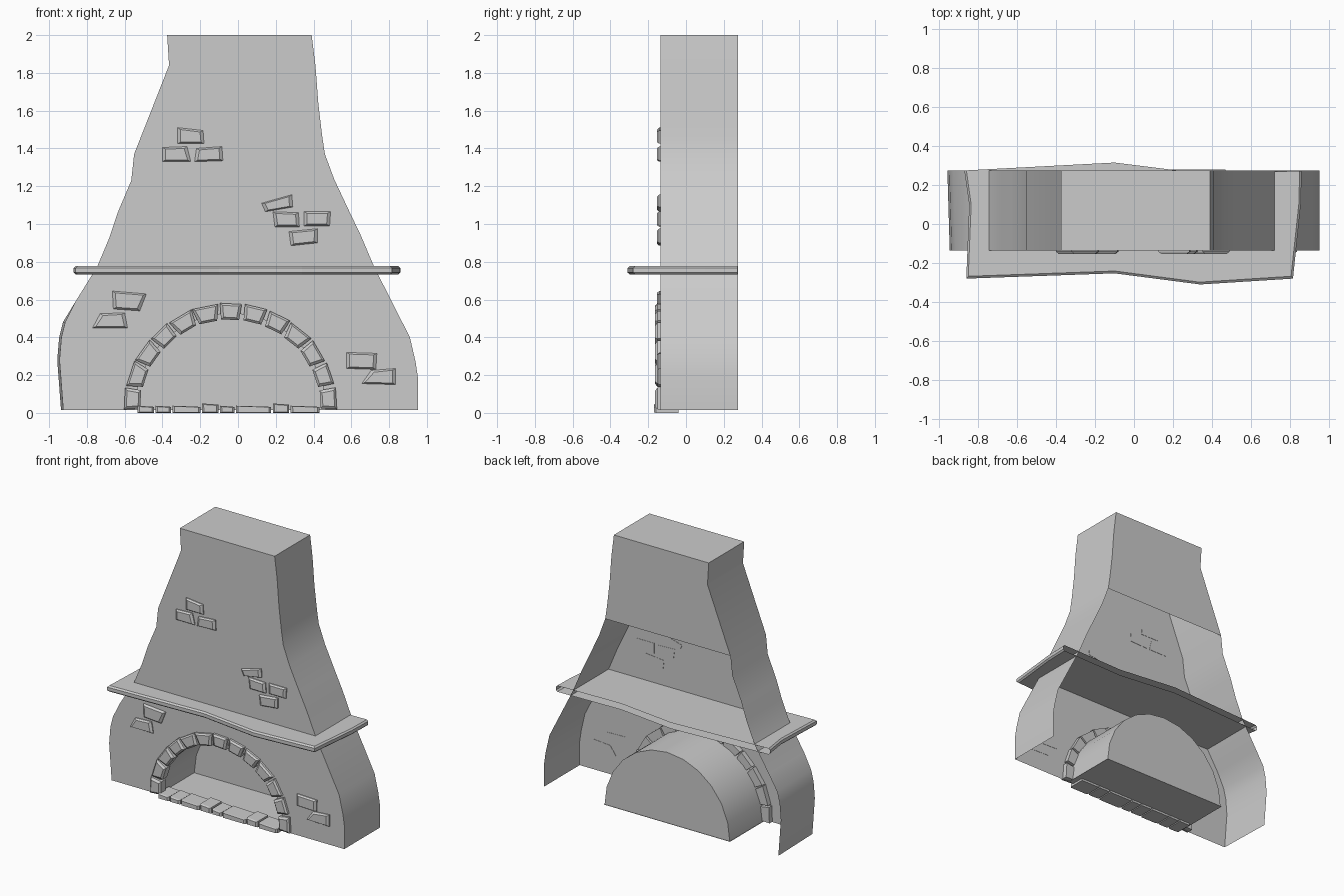
import bpy, math, random
from mathutils import Vector

if "Cube" in bpy.data.objects:
    bpy.data.objects.remove(bpy.data.objects["Cube"])

random.seed(4)
FRONT, BACK, BASE = -0.135, 0.274, 0.015


def make(name, verts, faces, smooth=False):
    mesh = bpy.data.meshes.new(name)
    mesh.from_pydata(verts, [], faces)
    mesh.update()
    ob = bpy.data.objects.new(name, mesh)
    bpy.context.collection.objects.link(ob)
    if smooth:
        bpy.ops.object.select_all(action='DESELECT')
        ob.select_set(True)
        bpy.context.view_layer.objects.active = ob
        bpy.ops.object.shade_smooth_by_angle(angle=math.radians(35))
    return ob


def block(name, quad, y_back, y_front, inset=0.013):
    """Chiselled stone: a quad in the xz plane with a smaller front face."""
    pts = [Vector(p) for p in quad]
    mid = sum(pts, Vector((0, 0))) / 4
    step = y_front + 0.012
    small = [p + (mid - p).normalized() * inset * 1.4 for p in pts]
    verts = [(p.x, y_back, p.y) for p in pts]
    verts += [(p.x, step, p.y) for p in pts]
    verts += [(p.x, y_front, p.y) for p in small]
    faces = [(0, 1, 2, 3), (11, 10, 9, 8)]
    for r in (0, 4):
        for i in range(4):
            j = (i + 1) % 4
            faces.append((r + i, r + 4 + i, r + 4 + j, r + j))
    return make(name, verts, faces)


# Chimney breast: open-backed shell with an arched opening in the front
left = [(-.925, BASE), (-.945, .28), (-.935, .4), (-.915, .48), (-.86, .59), (-.745, .775),
        (-.68, .93), (-.635, 1.065), (-.565, 1.23), (-.55, 1.37), (-.365, 1.84), (-.375, 2)]
right = [(.39, 2), (.41, 1.84), (.425, 1.64), (.445, 1.47), (.46, 1.37), (.51, 1.235),
         (.59, 1.065), (.65, .94), (.72, .775), (.91, .4), (.94, .27), (.952, .19), (.952, BASE)]
arch = [(-.04 + .505 * math.cos(math.pi * i / 12), BASE + .515 * math.sin(math.pi * i / 12))
        for i in range(13)]
outline = left + right
n = len(outline)
verts = [(x, FRONT, z) for x, z in outline]
verts += [(x - (.012 if x < -.9 else 0), BACK, z) for x, z in outline]
verts += [(x, FRONT, z) for x, z in arch]
faces = [tuple(range(n - 1, -1, -1)) + tuple(range(2 * n + 12, 2 * n - 1, -1))]
faces += [(i, i + 1, n + i + 1, n + i) for i in range(n - 1)]
# Upper back panel closes the shell above the fifth right-hand point
faces.append(tuple(n + i for i in range(9, 17)))
make("chimney_breast", verts, faces, True)

# Firebox: vaulted lining, back wall and floor
m = len(arch)
verts = [(x, y, z) for y in (FRONT, BACK) for x, z in arch]
faces = [(i, i + 1, m + i + 1, m + i) for i in range(m - 1)]
faces.append(tuple(range(m, 2 * m)))
make("firebox", verts, faces, True)
make("firebox_floor", [(-.55, FRONT, BASE), (.47, FRONT, BASE), (.47, BACK + .005, BASE),
                       (-.55, BACK + .005, BASE)], [(0, 1, 2, 3)])

# Mantel shelf: wavy plank with a rounded rim, open along the back edge
rim = [(-.87, .275), (-.845, .1), (-.86, -.28), (-.1, -.253), (.34, -.31),
       (.815, -.28), (.855, .1), (.86, .272)]
back_edge = [(.34, .26), (-.1, .315)]
k = len(rim)
verts = []
for inset, z in ((.012, .733), (0, .743), (0, .767), (.012, .777)):
    for x, y in rim:
        verts.append((x * (1 - inset), y + (inset if y < -.2 else 0), z))
verts += [(x, y, z) for z in (.733, .777) for x, y in back_edge]
faces = [(r * k + i, r * k + i + 1, r * k + k + i + 1, r * k + k + i)
         for r in range(3) for i in range(k - 1)]
faces.append(tuple(range(4 * k + 1, 4 * k - 1, -1)) + tuple(range(k - 1, -1, -1)))
faces.append(tuple(range(3 * k, 4 * k)) + (4 * k + 2, 4 * k + 3))
make("mantel_shelf", verts, faces)

# Arch stones fanned around the opening
for i in range(13):
    a = math.radians(6 + 14 * i)
    mid = Vector((-.04 + .52 * math.cos(a), .02 + .515 * math.sin(a)))
    a += random.uniform(-.08, .08)
    rad, tan = Vector((math.cos(a), math.sin(a))), Vector((-math.sin(a), math.cos(a)))
    wide = .062 + random.uniform(-.006, .01)
    quad = [mid + rad * r + tan * t for r, t in
            ((-.042, .048), (.043, wide), (.043, -wide), (-.042, -.048))]
    block(f"arch_stone_{i + 1}", quad, -.10, -.163)

# Hearth edging stones
edges = [-.535, -.44, -.35, -.195, -.10, -.015, .18, .275, .435]
for i, (a, b) in enumerate(zip(edges, edges[1:])):
    top = .038 + (.012 if i in (3, 6) else 0)
    block(f"hearth_stone_{i + 1}", [(a + .004, top), (b - .004, top - .006), (b - .004, 0), (a + .004, 0)],
          -.04, -.17, .008)

# Exposed wall bricks, corners clockwise from top left
bricks = [
    [(-.32, 1.51), (-.185, 1.495), (-.18, 1.425), (-.32, 1.425)],
    [(-.40, 1.405), (-.27, 1.41), (-.25, 1.33), (-.40, 1.33)],
    [(-.22, 1.40), (-.085, 1.41), (-.08, 1.335), (-.23, 1.33)],
    [(.125, 1.11), (.285, 1.155), (.29, 1.09), (.145, 1.065)],
    [(.185, 1.065), (.32, 1.06), (.325, .985), (.195, .985)],
    [(.35, 1.065), (.49, 1.065), (.485, .99), (.35, .99)],
    [(.27, .96), (.42, .975), (.42, .90), (.28, .885)],
    [(-.665, .645), (-.485, .63), (-.52, .54), (-.66, .55)],
    [(-.73, .525), (-.60, .53), (-.585, .45), (-.77, .45)],
    [(.575, .32), (.735, .315), (.73, .23), (.575, .235)],
    [(.705, .225), (.835, .235), (.835, .15), (.655, .155)],
]
for i, quad in enumerate(bricks):
    block(f"wall_brick_{i + 1}", quad, FRONT + .002, -.154)
